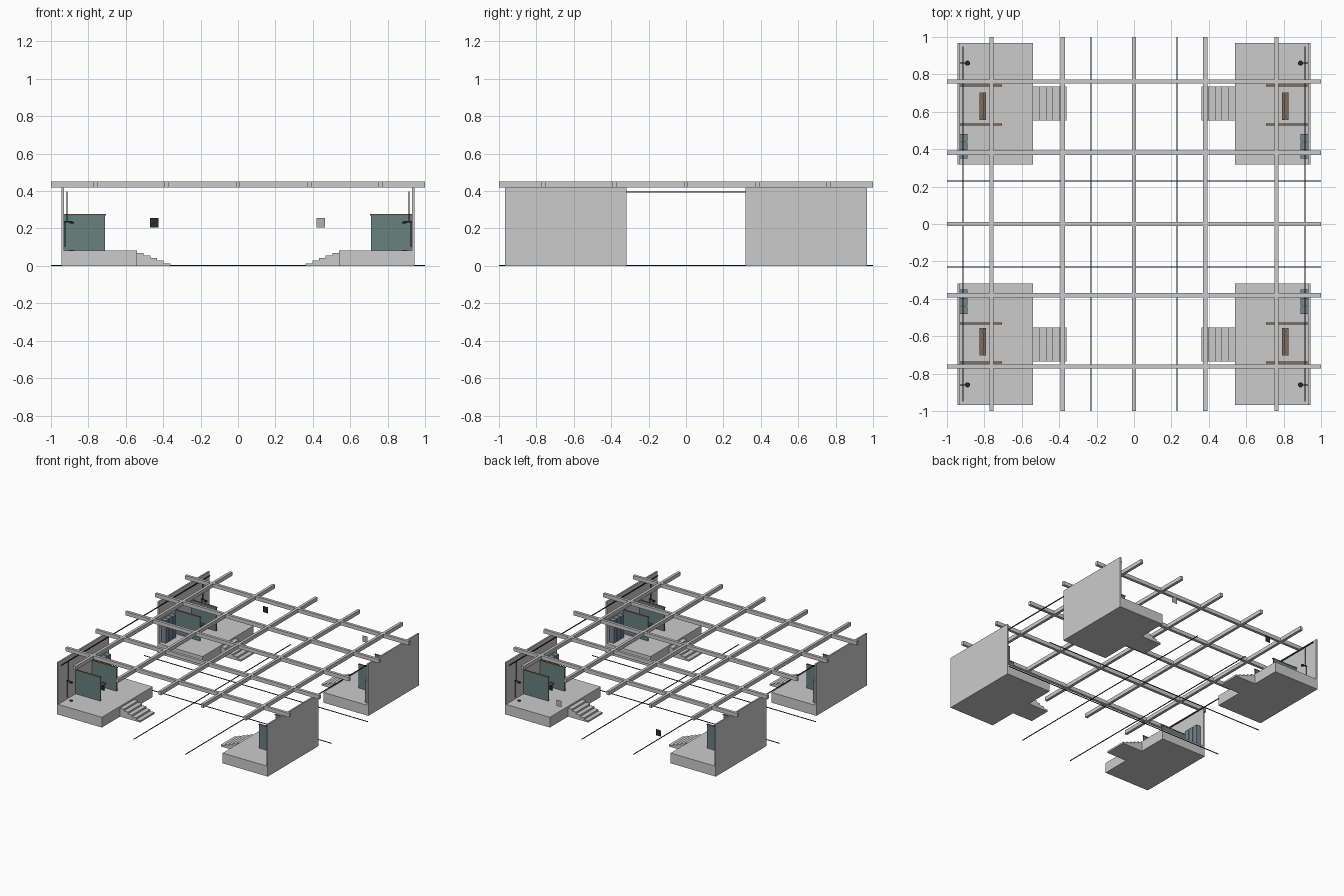
import bpy

if "Cube" in bpy.data.objects:
    bpy.data.objects.remove(bpy.data.objects["Cube"])

def material(name, r, g, b):
    m = bpy.data.materials.new(name)
    m.diffuse_color = (r, g, b, 1)
    m.use_nodes = True
    m.node_tree.nodes["Principled BSDF"].inputs["Base Color"].default_value = m.diffuse_color
    return m

TEAL = material("teal_panel", 0.14, 0.22, 0.21)
DARK = material("dark_metal", 0.02, 0.025, 0.03)
WOOD = material("brown_wood", 0.22, 0.15, 0.10)
BLUE = material("blue_grey", 0.18, 0.25, 0.30)
PALE = material("pale_sign", 0.45, 0.45, 0.40)

def finish(ob, name, mat):
    ob.name = name
    if mat:
        ob.data.materials.append(mat)
    return ob

def box(name, x0, x1, y0, y1, z0, z1, mat=None):
    bpy.ops.mesh.primitive_cube_add(size=1, location=((x0 + x1) / 2, (y0 + y1) / 2, (z0 + z1) / 2))
    ob = bpy.context.object
    ob.scale = (abs(x1 - x0), abs(y1 - y0), abs(z1 - z0))
    bpy.ops.object.transform_apply(location=False, rotation=False, scale=True)
    return finish(ob, name, mat)

def rod(name, x, y, z0, z1, r, mat=None):
    bpy.ops.mesh.primitive_cylinder_add(vertices=12, radius=r, depth=z1 - z0, location=(x, y, (z0 + z1) / 2))
    bpy.ops.object.shade_smooth_by_angle()
    return finish(bpy.context.object, name, mat)

# overhead beam grid
W = 0.011
for p in (-0.762, -0.381, 0, 0.381, 0.762):
    box("beam_lengthwise", p - W, p + W, -1, 1, 0.42, 0.45)
    box("beam_crosswise", -1, 1, p - W, p + W, 0.42, 0.45)

# thin floor lines and overhead side pipes
for s in (-1, 1):
    c = 0.23 * s
    box("floor_line_lengthwise", c - 0.003, c + 0.003, -1, 1, 0, 0.004, DARK)
    box("floor_line_crosswise", -1, 1, c - 0.003, c + 0.003, 0, 0.004, DARK)
    c = 0.915 * s
    box("side_pipe", c - 0.003, c + 0.003, -0.95, 0.95, 0.392, 0.398, DARK)

# small flat signs at the back
for x, m in ((-0.447, DARK), (0.443, PALE)):
    bpy.ops.mesh.primitive_plane_add(size=1, location=(x, 0.99, 0.23), rotation=(1.5708, 0, 0))
    bpy.context.object.scale = (0.045, 0.05, 1)
    finish(bpy.context.object, "small_sign", m)

FLOOR = 0.083

def corner(sx, sy):
    def b(name, x0, x1, y0, y1, z0, z1, mat=None):
        return box(name, sx * x0, sx * x1, sy * y0, sy * y1, z0, z1, mat)

    # platform and outer wall
    b("platform", 0.54, 0.932, 0.318, 0.967, 0, FLOOR)
    b("outer_wall", 0.931, 0.943, 0.318, 0.967, 0, 0.42)

    # stairs towards the middle
    for i in range(5):
        x = 0.541 - 0.036 * i
        b("stair", x - 0.036, x, 0.553, 0.735, 0, FLOOR * (5 - i) / 6)

    # partition panels with caps
    for y in (0.532, 0.740):
        b("partition_panel", 0.71, 0.931, y - 0.004, y + 0.004, FLOOR, 0.27, TEAL)
        b("partition_cap", 0.705, 0.931, y - 0.006, y + 0.006, 0.27, 0.277, WOOD)

    # slatted bench between the panels
    for x in (0.79, 0.81):
        b("bench_slat", x, x + 0.016, 0.555, 0.703, 0.128, 0.136, WOOD)
    for y in (0.57, 0.68):
        b("bench_leg", 0.794, 0.822, y, y + 0.008, FLOOR, 0.128, DARK)

    # lockers against the wall
    for y in (0.35, 0.395, 0.44):
        b("locker", 0.89, 0.931, y, y + 0.041, FLOOR, 0.265, BLUE)

    # shower: supply pipe, arm, head, lower pipe and drain
    y = 0.86 * sy
    rod("shower_supply_pipe", 0.915 * sx, y, 0.235, 0.395, 0.003, DARK)
    b("shower_arm", 0.885, 0.931, 0.857, 0.863, 0.233, 0.239, DARK)
    rod("shower_head", 0.89 * sx, y, 0.226, 0.234, 0.012, DARK)
    rod("shower_lower_pipe", 0.925 * sx, y, 0.10, 0.235, 0.003, DARK)
    rod("floor_drain", 0.89 * sx, y, FLOOR, 0.086, 0.014, DARK)

for sx in (-1, 1):
    for sy in (-1, 1):
        corner(sx, sy)
